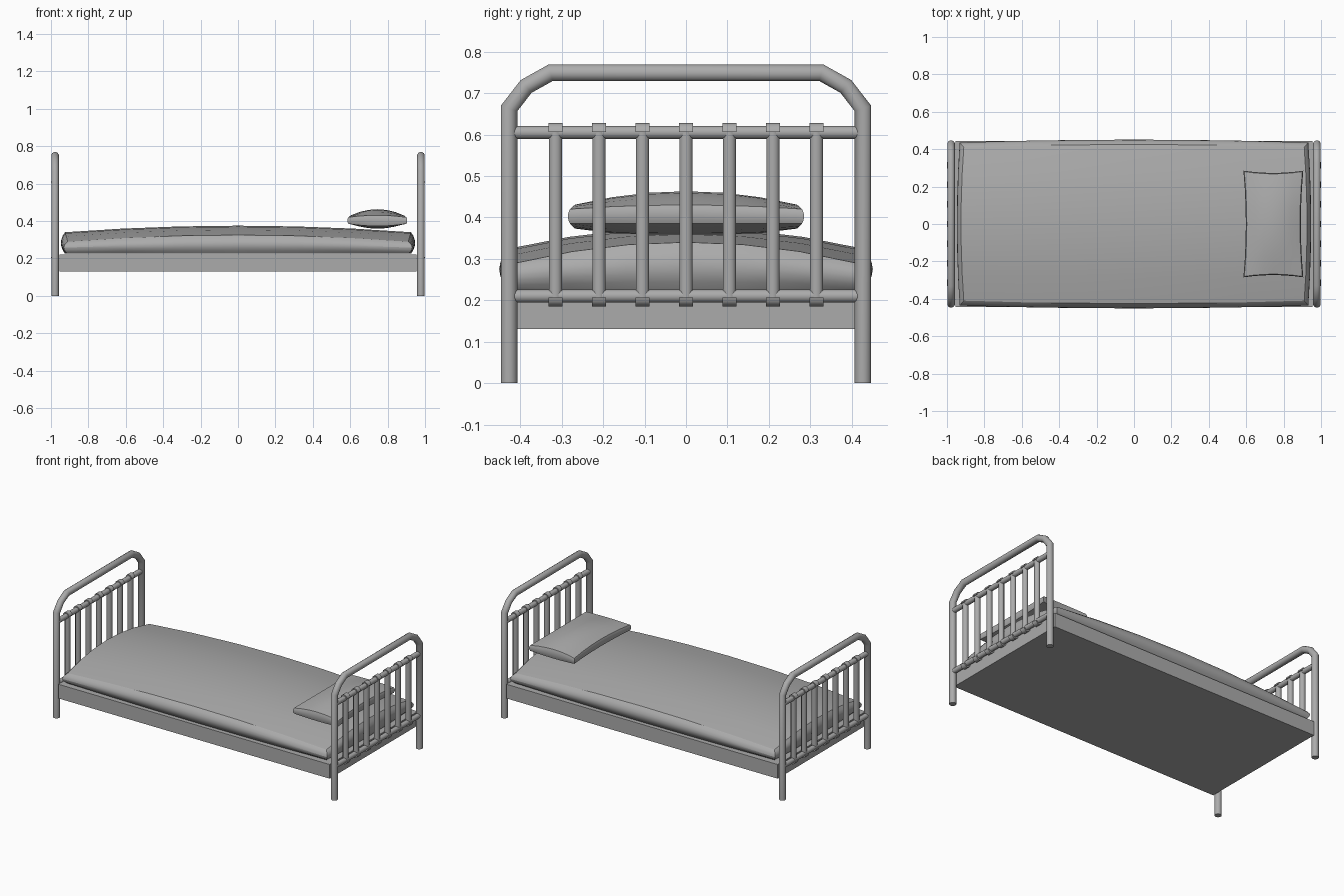
import bpy, bmesh, math
from mathutils import Matrix

if "Cube" in bpy.data.objects:
    bpy.data.objects.remove(bpy.data.objects["Cube"])

END_X, POST_Y = 0.978, 0.427

grey = bpy.data.materials.new("dark_grey")
grey.diffuse_color = (0.41, 0.41, 0.41, 1)
grey.use_nodes = True
grey.node_tree.nodes["Principled BSDF"].inputs["Base Color"].default_value = grey.diffuse_color


def finish(bm, name, angle=50):
    bmesh.ops.recalc_face_normals(bm, faces=bm.faces)
    me = bpy.data.meshes.new(name)
    bm.to_mesh(me)
    bm.free()
    me.materials.append(grey)
    ob = bpy.data.objects.new(name, me)
    bpy.context.collection.objects.link(ob)
    bpy.ops.object.select_all(action='DESELECT')
    ob.select_set(True)
    bpy.context.view_layer.objects.active = ob
    bpy.ops.object.shade_smooth_by_angle(angle=math.radians(angle))
    return ob


def tube(name, x, path, r, sides=12, angle=33):
    """Tube in the plane x = const along mitred (y, z) path points."""
    bm = bmesh.new()
    rings = []
    for i, (y, z) in enumerate(path):
        a, b = path[max(i - 1, 0)], path[min(i + 1, len(path) - 1)]
        d1 = math.atan2(z - a[1], y - a[0]) if i else None
        d2 = math.atan2(b[1] - z, b[0] - y) if i < len(path) - 1 else d1
        d1 = d2 if d1 is None else d1
        mid, stretch = (d1 + d2) / 2, r / math.cos((d2 - d1) / 2)
        ring = []
        for k in range(sides):
            t = 2 * math.pi * (k + 0.5) / sides
            s = stretch * math.cos(t)
            ring.append(bm.verts.new((x + r * math.sin(t),
                                      y - s * math.sin(mid), z + s * math.cos(mid))))
        rings.append(ring)
    for p, q in zip(rings, rings[1:]):
        for k in range(sides):
            n = (k + 1) % sides
            bm.faces.new((p[k], p[n], q[n], q[k]))
    bm.faces.new(rings[0])
    bm.faces.new(rings[-1])
    return finish(bm, name, angle)


def half_cap(name, x, y, z, up, r=0.022, width=0.034, n=6):
    """Half-round clamp wrapped over a rail."""
    bm = bmesh.new()
    prof = [(x + r * math.cos(math.pi * i / n), z + up * r * math.sin(math.pi * i / n))
            for i in range(n + 1)]
    face = bm.faces.new([bm.verts.new((px, y - width / 2, pz)) for px, pz in prof])
    ext = bmesh.ops.extrude_face_region(bm, geom=[face], use_keep_orig=True)
    bmesh.ops.translate(bm, vec=(0, width, 0),
                        verts=[v for v in ext['geom'] if isinstance(v, bmesh.types.BMVert)])
    finish(bm, name)


def cushion(name, shape, angle, cuts=5):
    """Subdivided cube whose unit coordinates are remapped by shape(u, v, w)."""
    bm = bmesh.new()
    bmesh.ops.create_cube(bm, size=2)
    bmesh.ops.subdivide_edges(bm, edges=bm.edges[:], cuts=cuts, use_grid_fill=True)
    for vert in bm.verts:
        vert.co = shape(*vert.co)
    return finish(bm, name, angle)


def mattress_shape(u, v, w):
    cu, cv, cw = 1 - u * u, 1 - v * v, 1 - w * w
    top = 0.29 + 0.035 * cu + 0.05 * cv
    return (u * (0.91 + 0.015 * cv + 0.022 * cw),
            v * (0.41 + 0.015 * cu + 0.026 * cw),
            0.225 + (top - 0.225) * (w + 1) / 2)


def pillow_shape(u, v, w):
    cu, cv, cw = 1 - u * u, 1 - v * v, 1 - w * w
    top = 0.42 + 0.043 * (0.75 * cu * cv + 0.25 * cu)
    top += 0.01 * cv * (1 - cu)
    bottom = 0.385 - 0.026 * cu * (1 - v ** 4) - 0.012 * cu * v ** 4
    return (0.745 + u * (0.155 - 0.013 * cv + 0.005 * cw),
            v * (0.28 - 0.012 * cu + 0.005 * cw),
            bottom + (top - bottom) * (w + 1) / 2)


# Head and foot frames
half = [(-POST_Y, 0), (-POST_Y, 0.663), (-0.386, 0.716), (-0.327, 0.749)]
arch = half + [(-y, z) for y, z in reversed(half)]
for x, end in ((-END_X, "foot"), (END_X, "head")):
    tube(end + "_arch", x, arch, 0.0205)
    for z, lvl in ((0.605, "upper"), (0.21, "lower")):
        tube(f"{end}_{lvl}_rail", x, [(-0.415, z), (0.415, z)], 0.016)
    # Spindles with clamps over the rails
    for i in range(7):
        y = (i - 3) * 0.105
        tube(f"{end}_spindle_{i}", x, [(y, 0.205), (y, 0.61)], 0.0175, 8, 50)
        half_cap(f"{end}_upper_clamp_{i}", x, y, 0.606, 1)
        half_cap(f"{end}_lower_clamp_{i}", x, y, 0.207, -1)

# Base under the mattress
bm = bmesh.new()
bmesh.ops.create_cube(bm, size=1, matrix=Matrix.Translation((0, 0, 0.175))
                      @ Matrix.Diagonal((1.91, 0.885, 0.09, 1)))
finish(bm, "bed_base", 30)

# Bedding
cushion("mattress", mattress_shape, 24)
cushion("pillow", pillow_shape, 35)
